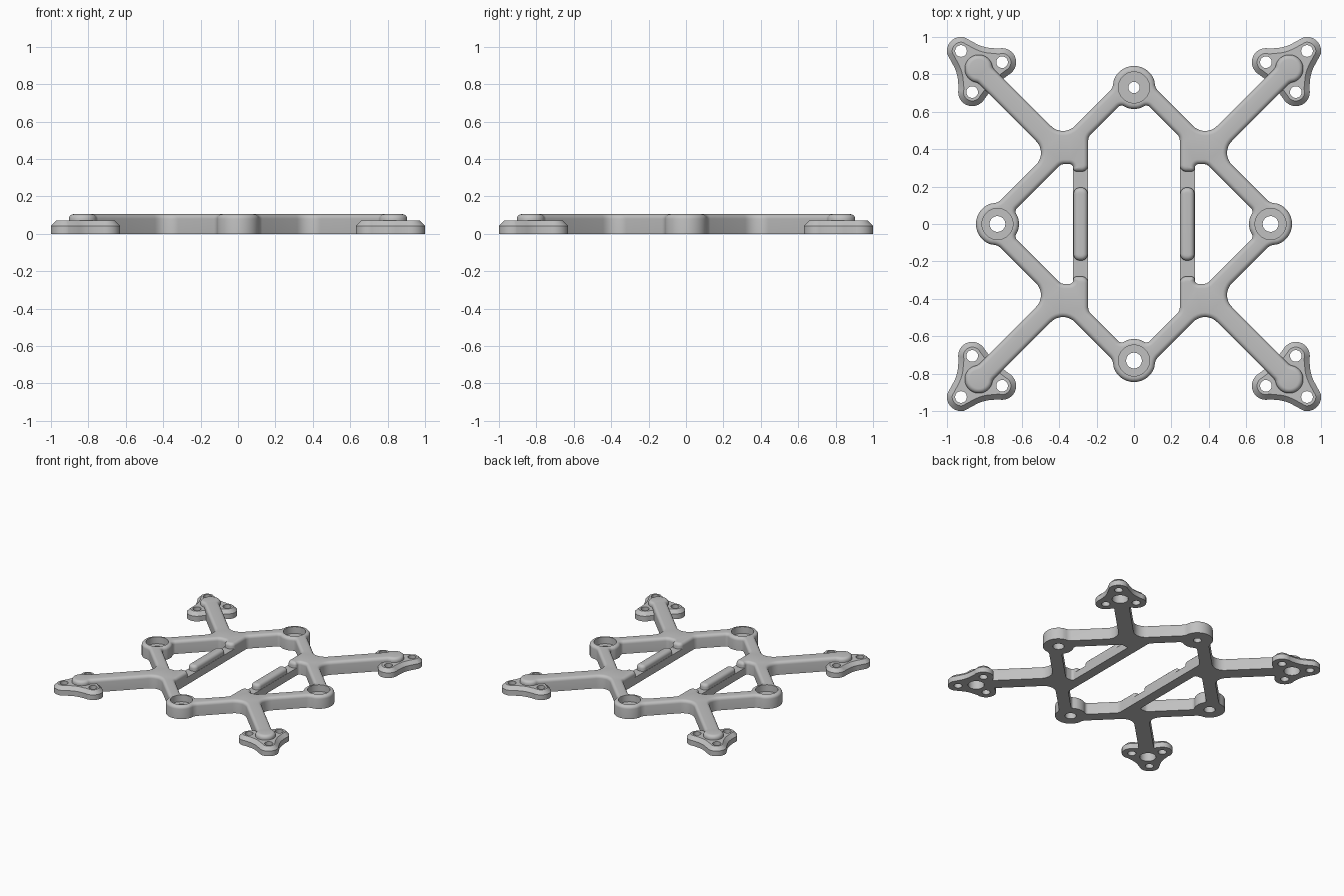
import bpy, bmesh
from math import cos, sin, tan, pi, radians
from mathutils import Vector

cube = bpy.data.objects.get("Cube")
if cube:
    bpy.data.objects.remove(cube)

grey = bpy.data.materials.new("matte grey")
grey.use_nodes = True
grey.diffuse_color = (0.53, 0.53, 0.53, 1)
grey.node_tree.nodes["Principled BSDF"].inputs["Base Color"].default_value = grey.diffuse_color


# Outline helpers: every point is (x, y, fillet radius)
def arc(x, y, r, start, end, n=12):
    angles = [radians(start + (end - start) * i / n) for i in range(n + 1)]
    return [(x + r * cos(a), y + r * sin(a), 0) for a in angles]


def circle(x, y, r):
    return arc(x, y, r, 0, 352.5, 47)


def swap(p):
    return (p[1], p[0], p[2])


def flip_x(p):
    return (-p[0], p[1], p[2])


def flip_y(p):
    return (p[0], -p[1], p[2])


def mirror(points, *flips):
    for f in flips:
        points = points + [f(p) for p in reversed(points)]
    return points


def rounded(points, steps=8):
    """Replace each corner that has a radius with a fillet."""
    out = []
    for i, (x, y, r) in enumerate(points):
        p = Vector((x, y))
        if not r:
            out.append(p)
            continue
        a = Vector(points[i - 1][:2]) - p
        b = Vector(points[(i + 1) % len(points)][:2]) - p
        half = a.angle(b) / 2
        t = min(r / tan(half), 0.49 * a.length, 0.49 * b.length)
        r = t * tan(half)
        a.normalize()
        b.normalize()
        centre = p + (a + b).normalized() * (t / cos(half))
        start = p + a * t - centre
        sweep = (pi - 2 * half) * (1 if a.x * b.y - a.y * b.x < 0 else -1)
        for k in range(steps + 1):
            c, s = cos(sweep * k / steps), sin(sweep * k / steps)
            out.append(centre + Vector((start.x * c - start.y * s, start.x * s + start.y * c)))
    return [p for i, p in enumerate(out) if (p - out[i - 1]).length > 1e-4]


def inset(pts, d):
    out = []
    for i, p in enumerate(pts):
        u = (p - pts[i - 1]).normalized()
        v = (pts[(i + 1) % len(pts)] - p).normalized()
        n, m = Vector((-u.y, u.x)), Vector((-v.y, v.x))
        out.append(p + (n + m) * (d / max(0.4, 1 + n.dot(m))))
    return out


def slab(name, loops):
    """Solid from (outline, profile, blind) loops; the first is the outside.
    A profile lists (inset into the material, height)."""
    bm = bmesh.new()
    bottom, top = [], []
    for index, (outline, profile, blind) in enumerate(loops):
        pts = rounded(outline)
        area = sum(pts[i - 1].cross(p) for i, p in enumerate(pts))
        if (area > 0) != (index == 0):
            pts.reverse()
        rings = [[bm.verts.new((p.x, p.y, z)) for p in inset(pts, d)] for d, z in profile]
        for low, high in zip(rings, rings[1:]):
            for i in range(len(pts)):
                bm.faces.new((low[i - 1], low[i], high[i], high[i - 1]))
        for ring, group in ((rings[0], bottom), (rings[-1], top)):
            if blind and group is top:
                bm.faces.new(ring)
            else:
                group += [bm.edges.get((ring[i - 1], ring[i])) for i in range(len(ring))]
    for edges in (bottom, top):
        bmesh.ops.triangle_fill(bm, use_beauty=True, use_dissolve=False, edges=edges)
    bmesh.ops.recalc_face_normals(bm, faces=bm.faces[:])
    mesh = bpy.data.meshes.new(name)
    bm.to_mesh(mesh)
    bm.free()
    mesh.materials.append(grey)
    obj = bpy.data.objects.new(name, mesh)
    bpy.context.collection.objects.link(obj)
    bpy.ops.object.select_all(action='DESELECT')
    obj.select_set(True)
    bpy.context.view_layer.objects.active = obj
    bpy.ops.object.shade_smooth_by_angle(angle=radians(35))


def round_top(z0, z1, r=0.025, n=5):
    curve = [(r - r * cos(a), z1 - r + r * sin(a)) for a in (pi / 2 * i / n for i in range(n + 1))]
    return [(0, z0)] + curve


HEIGHT = 0.105
PAD = 0.07
RING, RING_R = 0.73, 0.115
TIP = 0.83
RECESS = 0.06
corners = [("front_left", 1, -1), ("front_right", -1, -1), ("back_left", 1, 1), ("back_right", -1, 1)]

# Main frame: diamond of bars, four diagonal arms, four ring bosses
outside = mirror(
    arc(0, RING, RING_R, 87, 20)
    + [(0.115, 0.725, 0.08), (0.38, 0.46, 0.09), (0.755, 0.835, 0.04)]
    + arc(TIP, TIP, 0.075, 160, 48),
    swap, flip_y, flip_x)
ring_inner = arc(0, RING, RING_R, -87, -72, 4) + [(0.071, 0.639, 0.04)]
opening = mirror(
    ring_inner
    + [(0.245, 0.465, 0.05), (0.245, 0.28, 0.035), (0.325, 0.28, 0.035),
       (0.325, 0.32, 0.02), (0.39, 0.32, 0.04)]
    + [swap(p) for p in reversed(ring_inner)],
    flip_y, flip_x)
loops = [(outside, round_top(0, HEIGHT), False), (opening, round_top(0, HEIGHT), False)]

# Counterbored bolt holes in the ring bosses
for x, y, r in ((0, RING, 0.03), (0, -RING, 0.042), (RING, 0, 0.042), (-RING, 0, 0.042)):
    bore = 0.083 - r
    loops.append((circle(x, y, r), [(0, 0), (0, 0.05), (bore, 0.05), (bore, HEIGHT)], False))

# Blind recess under each arm tip
for _, sx, sy in corners:
    loops.append((circle(sx * TIP, sy * TIP, RECESS), [(0, 0), (0, PAD)], True))
slab("main_frame", loops)

# Three-lobed motor pads at the arm tips
lobe = 0.075
pad = mirror(
    arc(0.925, 0.925, lobe, 43, -15)
    + [(0.945, 0.81, 0.3)]
    + arc(0.865, 0.705, lobe, 15, -150, 20)
    + [(0.75, 0.735, 0.1)],
    swap)
for name, sx, sy in corners:
    def place(points):
        return [(sx * x, sy * y, r) for x, y, r in points]
    parts = [(place(pad), [(0, 0), (0, 0.042), (0.028, PAD)], False)]
    for x, y in ((0.925, 0.925), (0.865, 0.705), (0.705, 0.865)):
        parts.append((place(circle(x, y, 0.031)), [(0, 0), (0, PAD)], False))
    parts.append((place(circle(TIP, TIP, RECESS)), [(0, 0), (0, PAD)], False))
    slab("motor_pad_" + name, parts)

# Side rails with a raised strip, leaving strap notches at both ends
for name, s in (("left", 1), ("right", -1)):
    rail = [(s * x, y, 0) for x, y in ((0.245, -0.32), (0.325, -0.32), (0.325, 0.32), (0.245, 0.32))]
    strip = [(s * x, y, 0.034) for x, y in ((0.247, -0.195), (0.323, -0.195), (0.323, 0.195), (0.247, 0.195))]
    slab("side_rail_" + name, [(rail, [(0, 0), (0, 0.06)], False)])
    slab("rail_strip_" + name, [(strip, round_top(0.05, HEIGHT), False)])
